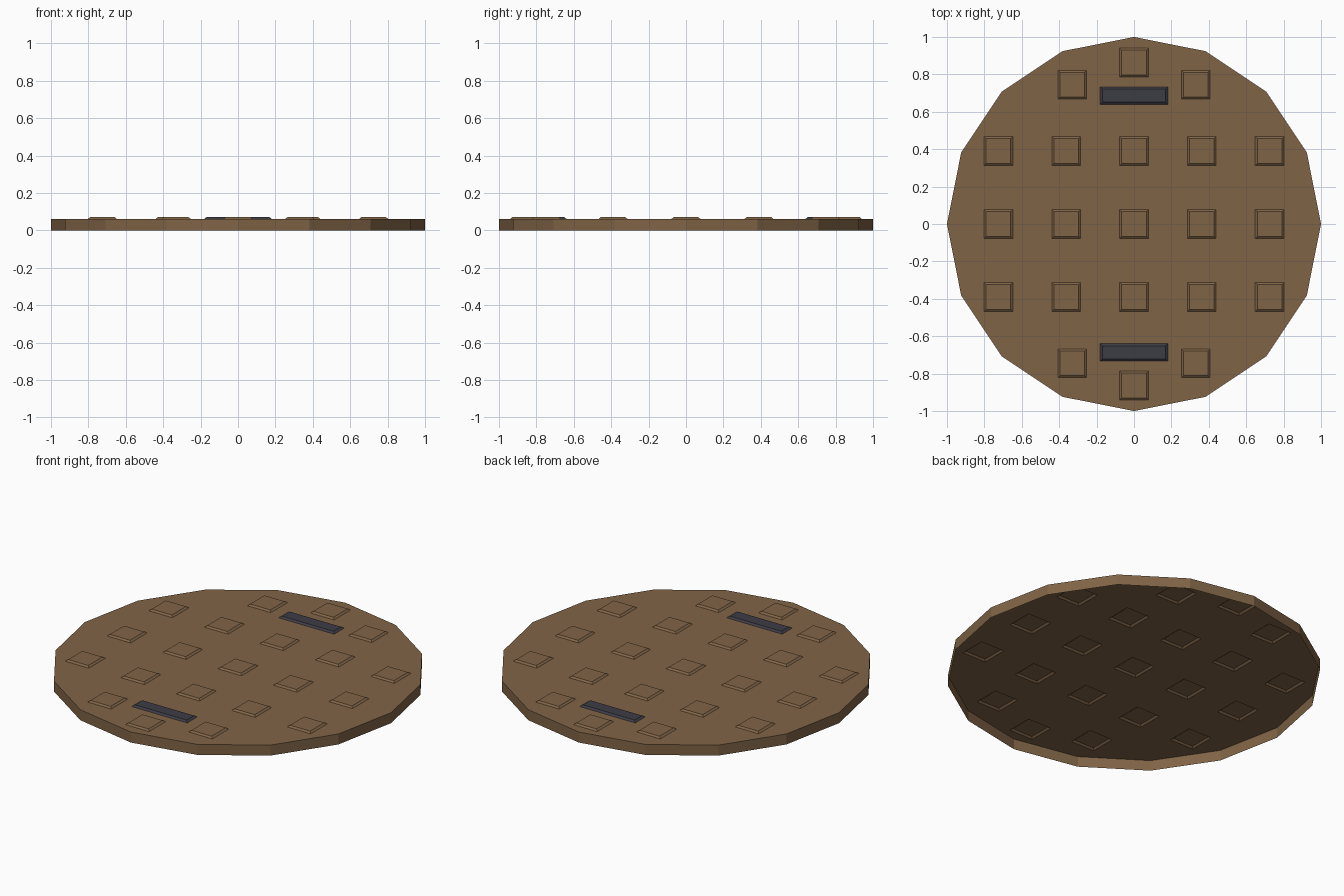
import bpy, bmesh, math
from mathutils import Vector

if "Cube" in bpy.data.objects:
    bpy.data.objects.remove(bpy.data.objects["Cube"])

DECK, TOP = 0.062, 0.071   # deck height, raised height


def material(name, rgb):
    m = bpy.data.materials.new(name)
    m.diffuse_color = (*rgb, 1)
    m.use_nodes = True
    m.node_tree.nodes["Principled BSDF"].inputs["Base Color"].default_value = m.diffuse_color
    return m


brown = material("rusty brown", (0.216, 0.127, 0.061))
slate = material("dark slate", (0.045, 0.045, 0.058))


def rect(bm, cx, cy, hx, hy, z):
    return [bm.verts.new((cx + sx * hx, cy + sy * hy, z))
            for sx, sy in ((-1, -1), (1, -1), (1, 1), (-1, 1))]


def stud(bm, cx, cy, hx, hy, inset):
    """Raised pad with sloping sides and no underside; returns its base loop."""
    low = rect(bm, cx, cy, hx, hy, DECK)
    high = rect(bm, cx, cy, hx - inset, hy - inset, TOP)
    for i in range(4):
        j = (i + 1) % 4
        bm.faces.new((low[i], low[j], high[j], high[i]))
    bm.faces.new(high)
    return low


def finish(bm, name, mat):
    me = bpy.data.meshes.new(name)
    bm.to_mesh(me)
    bm.free()
    me.materials.append(mat)
    ob = bpy.data.objects.new(name, me)
    bpy.context.collection.objects.link(ob)
    return ob


# Cover: sixteen-sided shell, open underneath, with pressed-out treads
bm = bmesh.new()
N = 16
rings = [[bm.verts.new((math.cos(2 * math.pi * i / N), math.sin(2 * math.pi * i / N), z))
          for i in range(N)] for z in (0, DECK)]
for i in range(N):
    j = (i + 1) % N
    bm.faces.new((rings[0][i], rings[0][j], rings[1][j], rings[1][i]))

spots = [(x, y) for x in (-0.725, -0.362, 0, 0.362, 0.725) for y in (-0.39, 0, 0.39)]
for s in (-1, 1):
    spots += [(-0.33, s * 0.745), (0.33, s * 0.745), (0, s * 0.863)]
loops = [rings[1]] + [stud(bm, x, y, 0.077, 0.077, 0.011) for x, y in spots]

# Deck: fill between the outer rim and the tread outlines
edges = [bm.edges.get((lp[i], lp[(i + 1) % len(lp)])) for lp in loops for i in range(len(lp))]
res = bmesh.ops.triangle_fill(bm, edges=edges, use_beauty=True, normal=Vector((0, 0, 1)))
for f in res["geom"]:
    if isinstance(f, bmesh.types.BMFace):
        f.normal_update()
        if f.normal.z < 0:
            f.normal_flip()
finish(bm, "cover", brown)

# Lifting slots
for name, s in (("back_slot", 1), ("front_slot", -1)):
    bm = bmesh.new()
    stud(bm, 0, s * 0.686, 0.181, 0.047, 0.012)
    finish(bm, name, slate)
